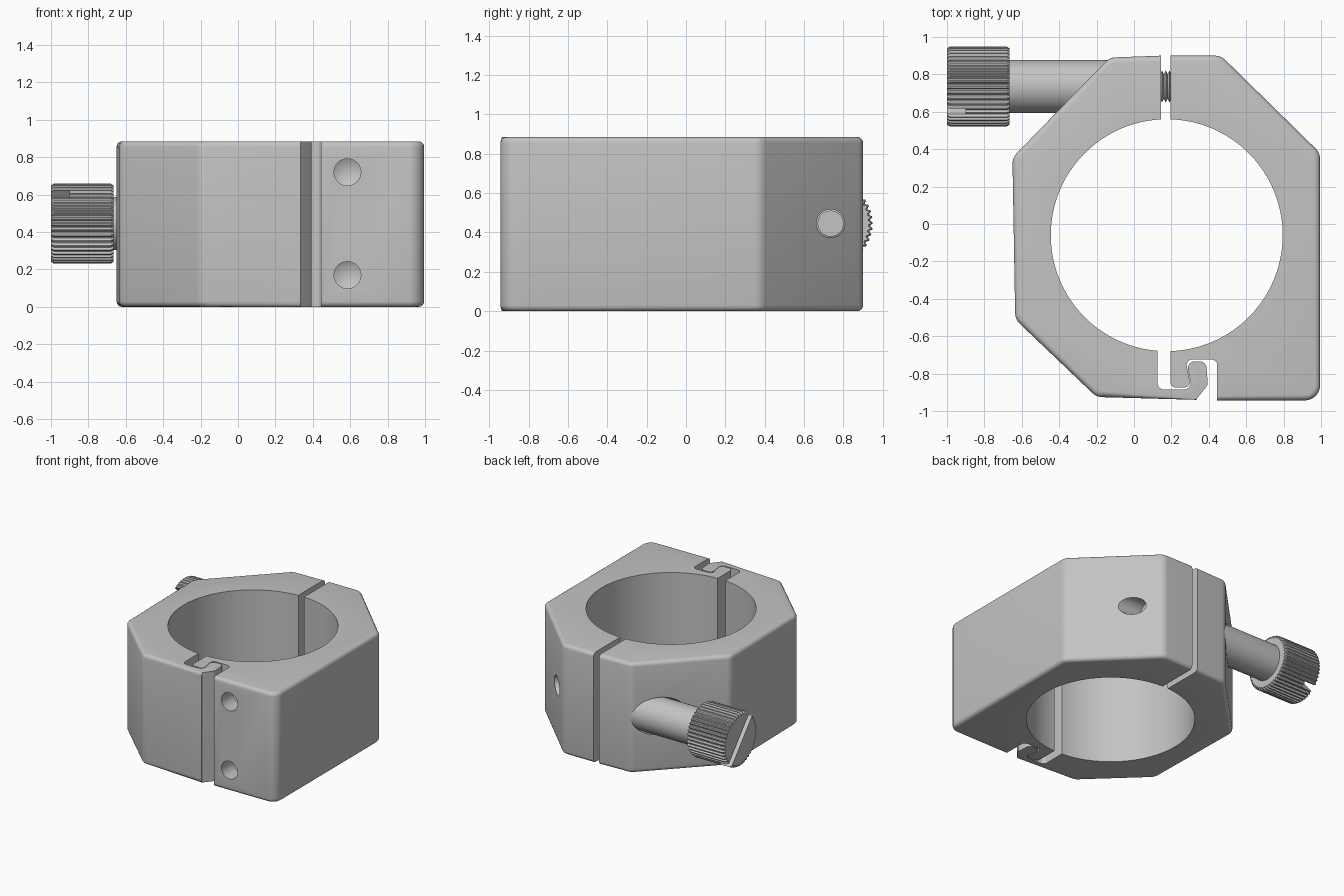
import bpy, bmesh
from math import sin, cos, acos, pi, radians
from mathutils import Vector, Matrix

if "Cube" in bpy.data.objects:
    bpy.data.objects.remove(bpy.data.objects["Cube"])

HEIGHT = 0.885
BORE = Vector((0.175, -0.06))
BORE_R = 0.62
SCREW_Y, SCREW_Z = 0.735, 0.445

metal = bpy.data.materials.new("plain grey metal")
metal.use_nodes = True
GREY = (0.55, 0.55, 0.55, 1)
metal.diffuse_color = GREY
metal.node_tree.nodes["Principled BSDF"].inputs["Base Color"].default_value = GREY


def make(name, bm):
    bmesh.ops.recalc_face_normals(bm, faces=bm.faces)
    mesh = bpy.data.meshes.new(name)
    bm.to_mesh(mesh)
    bm.free()
    mesh.materials.append(metal)
    obj = bpy.data.objects.new(name, mesh)
    bpy.context.collection.objects.link(obj)
    return obj


def activate(obj):
    bpy.ops.object.select_all(action='DESELECT')
    obj.select_set(True)
    bpy.context.view_layer.objects.active = obj


def smooth(obj, angle=32):
    activate(obj)
    bpy.ops.object.shade_smooth_by_angle(angle=radians(angle))


def cut(obj, cutter):
    activate(obj)
    mod = obj.modifiers.new("cut", 'BOOLEAN')
    mod.operation = 'DIFFERENCE'
    mod.solver = 'EXACT'
    mod.object = cutter
    bpy.ops.object.modifier_apply(modifier=mod.name)
    bpy.data.objects.remove(cutter)


def fillet(points, radius, steps=6):
    """Round the inner corners of an open polyline."""
    out = [Vector(points[0])]
    for a, b, c in zip(points, points[1:], points[2:]):
        a, b, c = Vector(a), Vector(b), Vector(c)
        u, v = (a - b).normalized(), (c - b).normalized()
        half = u.angle(v) / 2
        reach = radius * cos(half) / sin(half)
        centre = b + (u + v).normalized() * radius / sin(half)
        p, q = b + u * reach - centre, b + v * reach - centre
        for i in range(steps + 1):
            d = p.lerp(q, i / steps).normalized()
            out.append(centre + d * radius)
    return out + [Vector(points[-1])]


def bore_arc(x_start, x_end, side, steps=48):
    """Bore points from the top gap to the bottom gap on one side."""
    a = acos((x_start - BORE.x) / BORE_R)
    b = -acos((x_end - BORE.x) / BORE_R)
    if side < 0:
        b += 2 * pi
    return [BORE + BORE_R * Vector((cos(a + (b - a) * i / steps),
                                    sin(a + (b - a) * i / steps)))
            for i in range(steps + 1)]


def clamp_half(name, outer, inner):
    """Extruded half whose outer rim is rounded at top and bottom."""
    n = len(outer)
    points = outer + inner
    bm = bmesh.new()
    low = [bm.verts.new((p.x, p.y, 0)) for p in points]
    high = [bm.verts.new((p.x, p.y, HEIGHT)) for p in points]
    bm.faces.new(low)
    bm.faces.new(high)
    for i in range(len(points)):
        j = (i + 1) % len(points)
        bm.faces.new((low[i], low[j], high[j], high[i]))
    rim = [bm.edges.get((ring[i], ring[i + 1]))
           for ring in (low, high) for i in range(n - 1)]
    bmesh.ops.recalc_face_normals(bm, faces=bm.faces)
    bmesh.ops.bevel(bm, geom=rim, offset=0.03, offset_type='OFFSET',
                    segments=4, profile=0.5, affect='EDGES')
    return make(name, bm)


def lathe_x(name, profile, sides=48):
    """Solid of revolution about the screw axis from (x, radius) pairs."""
    bm = bmesh.new()
    rings = []
    for x, r in profile:
        rings.append([bm.verts.new((x, SCREW_Y + r * cos(2 * pi * k / sides),
                                    SCREW_Z + r * sin(2 * pi * k / sides)))
                      for k in range(sides)])
    for a, b in zip(rings, rings[1:]):
        for k in range(sides):
            m = (k + 1) % sides
            bm.faces.new((a[k], a[m], b[m], b[k]))
    bm.faces.new(rings[0])
    bm.faces.new(rings[-1])
    return make(name, bm)


# Right-hand jaw (+x) with its downward hinge hook
outer = fillet([(0.445, -0.943), (0.995, -0.943), (0.995, 0.38),
                (0.465, 0.90), (0.195, 0.90)], 0.08)
hook = fillet([(0.195, -0.7), (0.195, -0.875), (0.305, -0.875),
               (0.275, -0.725), (0.445, -0.725), (0.445, -0.92)], 0.03)
jaw_left = clamp_half("left_jaw", outer, bore_arc(0.195, 0.195, 1) + hook)

# Opposite jaw (-x) with its upward hinge hook
outer = fillet([(0.145, 0.90), (-0.13, 0.89), (-0.65, 0.355), (-0.635, -0.51),
                (-0.2, -0.925), (0.335, -0.94)], 0.08)
hook = fillet([(0.335, -0.935), (0.395, -0.86), (0.385, -0.735), (0.28, -0.735),
               (0.31, -0.885), (0.125, -0.885), (0.125, -0.7)], 0.035)
arc = bore_arc(0.145, 0.125, -1)
jaw_right = clamp_half("right_jaw", outer, hook + arc[::-1])

# Drilled front holes with conical ends
for z in (0.17, 0.72):
    bm = bmesh.new()
    rings = [[bm.verts.new((0.585 + 0.072 * cos(pi * k / 16), y,
                            z + 0.072 * sin(pi * k / 16))) for k in range(32)]
             for y in (-1.1, -0.8)]
    tip = bm.verts.new((0.585, -0.76, z))
    bm.faces.new(rings[0])
    for k in range(32):
        m = (k + 1) % 32
        bm.faces.new((rings[0][k], rings[0][m], rings[1][m], rings[1][k]))
        bm.faces.new((rings[1][k], rings[1][m], tip))
    cut(jaw_left, make("drill", bm))

# Screw passage through both jaws
cut(jaw_left, lathe_x("tap", [(0.1, 0.072), (1.1, 0.072)]))
cut(jaw_right, lathe_x("counterbore", [(-0.9, 0.15), (-0.05, 0.15)]))
smooth(jaw_left)
smooth(jaw_right)

# Smooth shank of the thumbscrew
smooth(lathe_x("screw_shank", [(-0.68, 0.142), (-0.04, 0.142)]))

# Threaded rod, ridged where it crosses the gap
ridges = [(0.08 + 0.01 * i, 0.085 if i % 2 else 0.066) for i in range(13)]
smooth(lathe_x("screw_thread", [(-0.1, 0.066)] + ridges + [(0.5, 0.066)]), 20)

# Knurled thumb knob
bm = bmesh.new()
TEETH = 44
rings = []
for x, scale in ((-1, 0.95), (-0.985, 1), (-0.68, 1), (-0.665, 0.95)):
    ring = []
    for k in range(TEETH * 4):
        r = scale * (0.214 if k % 4 < 2 else 0.202)
        a = 2 * pi * k / (TEETH * 4)
        ring.append(bm.verts.new((x, SCREW_Y + r * cos(a), SCREW_Z + r * sin(a))))
    rings.append(ring)
for a, b in zip(rings, rings[1:]):
    for k in range(len(a)):
        m = (k + 1) % len(a)
        bm.faces.new((a[k], a[m], b[m], b[k]))
bm.faces.new(rings[0])
bm.faces.new(rings[-1])
knob = make("thumb_knob", bm)

# Driver slot across the knob face
bm = bmesh.new()
place = (Matrix.Translation((-1, SCREW_Y, SCREW_Z)) @ Matrix.Rotation(radians(40), 4, 'X')
         @ Matrix.Diagonal((0.2, 0.05, 0.6, 1)))
bmesh.ops.create_cube(bm, size=1, matrix=place)
cut(knob, make("slot", bm))
smooth(knob, 20)
